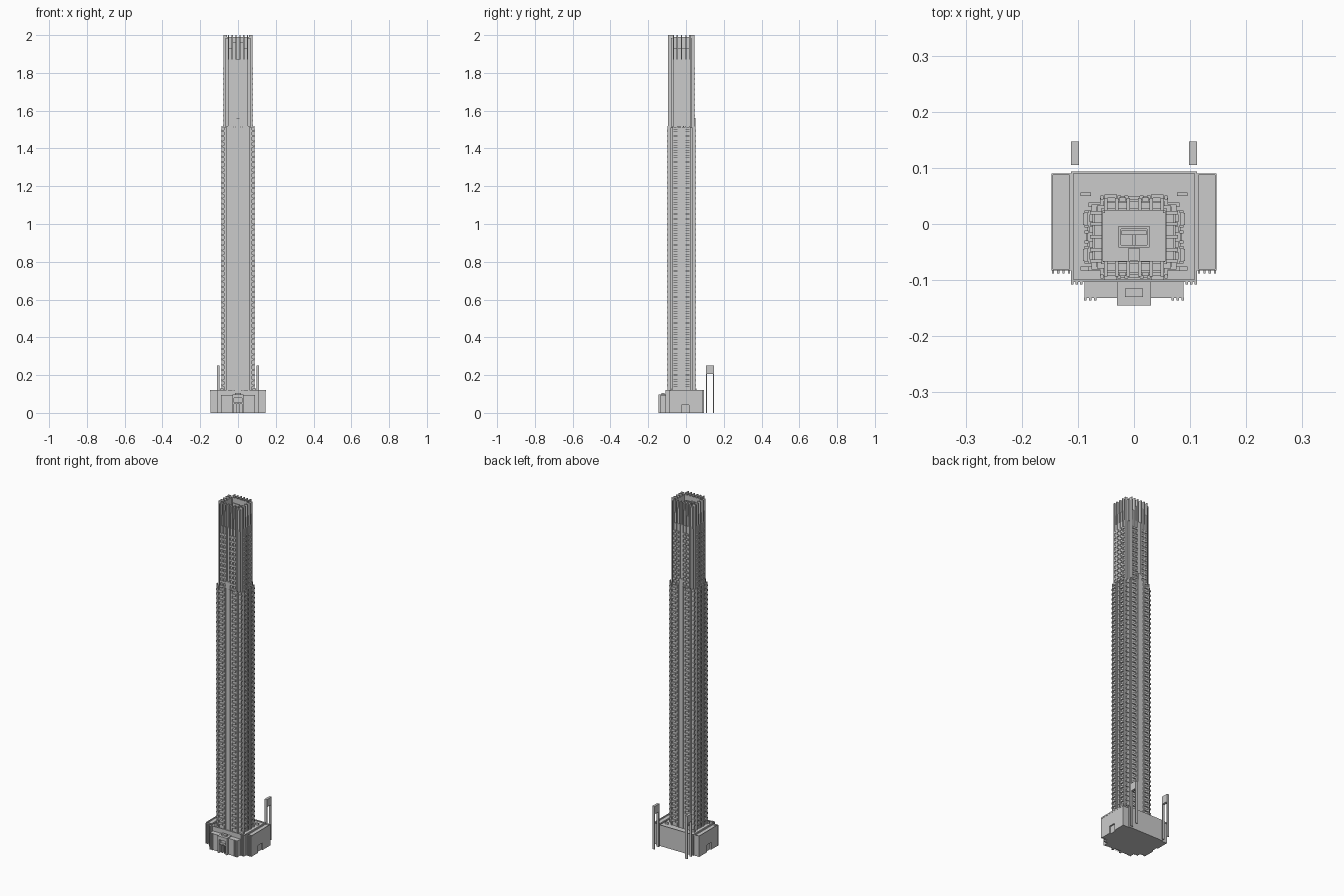
import bpy, bmesh


def box(bm, x0, x1, y0, y1, z0, z1, mirror=False):
    for s in ((1, -1) if mirror else (1,)):
        a, b = sorted((s * x0, s * x1))
        v = [bm.verts.new((x, y, z)) for z in (z0, z1)
             for x, y in ((a, y0), (b, y0), (b, y1), (a, y1))]
        for f in ((3, 2, 1, 0), (4, 5, 6, 7), (0, 1, 5, 4), (1, 2, 6, 5), (2, 3, 7, 6), (3, 0, 4, 7)):
            bm.faces.new([v[i] for i in f])


def prism(bm, half, z0, z1):
    """Extrude a left/right symmetric outline given by its right half."""
    pts = half + [(-x, y) for x, y in reversed(half)]
    lo = [bm.verts.new((x, y, z0)) for x, y in pts]
    hi = [bm.verts.new((x, y, z1)) for x, y in pts]
    bm.faces.new(lo[::-1])
    bm.faces.new(hi)
    n = len(pts)
    for i in range(n):
        j = (i + 1) % n
        bm.faces.new((lo[i], lo[j], hi[j], hi[i]))


def parapet(bm, x0, x1, y0, y1, z0, z1, t=0.004, mirror=False):
    box(bm, x0, x1, y0, y0 + t, z0, z1, mirror)
    box(bm, x0, x1, y1 - t, y1, z0, z1, mirror)
    box(bm, x0, x0 + t, y0 + t, y1 - t, z0, z1, mirror)
    box(bm, x1 - t, x1, y0 + t, y1 - t, z0, z1, mirror)


def finish(bm, name):
    me = bpy.data.meshes.new(name)
    bm.to_mesh(me)
    bm.free()
    ob = bpy.data.objects.new(name, me)
    bpy.context.collection.objects.link(ob)
    return ob


def steps(x, y0, y1, n):
    """Right half of a rectangle with double-stepped corners."""
    return [(x - 2 * n, y0), (x - 2 * n, y0 + n), (x - n * .7, y0 + n), (x - n * .7, y0 + 2 * n),
            (x, y0 + 2 * n), (x, y1 - 2 * n), (x - n * .7, y1 - 2 * n), (x - n * .7, y1 - n),
            (x - 2 * n, y1 - n), (x - 2 * n, y1)]


SHOULDER, TOP, FLOOR = 1.51, 2.0, 0.0275

# Stepped shaft, lower and upper
bm = bmesh.new()
prism(bm, steps(0.083, -0.092, 0.046, 0.011), 0.1, SHOULDER)
finish(bm, "lower_shaft")
bm = bmesh.new()
prism(bm, steps(0.074, -0.087, 0.041, 0.010), SHOULDER, 1.87)
finish(bm, "upper_shaft")

# Vertical piers on all four faces, lower part
bm = bmesh.new()
for x in (0.014, 0.026, 0.057):
    box(bm, x - 0.003, x + 0.003, -0.097, -0.09, 0.1, SHOULDER + 0.01, True)
    box(bm, x - 0.003, x + 0.003, 0.044, 0.051, 0.1, SHOULDER + 0.01, True)
for y in (-0.068, -0.042, -0.032, -0.014, -0.004, 0.022):
    box(bm, 0.081, 0.088, y - 0.0025, y + 0.0025, 0.1, SHOULDER + 0.01, True)
# Smooth central bays that run up the faces
box(bm, -0.011, 0.011, -0.0955, -0.09, 0.1, 1.56)
box(bm, -0.011, 0.011, 0.044, 0.0495, 0.1, 1.56)
finish(bm, "lower_piers")

# Balcony stacks, floor by floor
bm = bmesh.new()
z = 0.14
while z < 1.50:
    for y0, y1 in ((-0.0995, -0.09), (0.044, 0.053)):
        box(bm, 0.030, 0.053, y0, y1, z, z + 0.012, True)
    for y0, y1 in ((-0.0655, -0.0445), (-0.0015, 0.0195)):
        box(bm, 0.081, 0.091, y0, y1, z, z + 0.012, True)
    # Corner slabs in the stepped notches
    for y0, y1 in ((-0.084, -0.076), (0.03, 0.038)):
        box(bm, 0.06, 0.081, y0, y1, z, z + 0.010, True)
    # Spandrels between the middle piers
    box(bm, 0.017, 0.023, -0.095, -0.09, z, z + 0.009, True)
    box(bm, 0.017, 0.023, 0.044, 0.049, z, z + 0.009, True)
    box(bm, 0.081, 0.0855, -0.0295, -0.0165, z, z + 0.009, True)
    z += FLOOR
finish(bm, "lower_balconies")

bm = bmesh.new()
while z < 1.84:
    for x0, x1 in ((0.034, 0.047), (0.014, 0.027)):
        box(bm, x0, x1, -0.093, -0.085, z, z + 0.011, True)
        box(bm, x0, x1, 0.039, 0.047, z, z + 0.011, True)
    for y0, y1 in ((-0.063, -0.05), (-0.0415, -0.03), (-0.016, -0.0045), (0.004, 0.017)):
        box(bm, 0.072, 0.079, y0, y1, z, z + 0.011, True)
    z += FLOOR
finish(bm, "upper_balconies")

# Tall fins of the upper shaft, free-standing at the crown
bm = bmesh.new()
for x in (0.0105, 0.0305, 0.0505):
    box(bm, x - 0.003, x + 0.003, -0.094, -0.066, SHOULDER, TOP, True)
    box(bm, x - 0.003, x + 0.003, 0.024, 0.046, SHOULDER, TOP, True)
for y in (-0.066, -0.046, -0.023, 0.0, 0.020):
    box(bm, 0.057, 0.078, y - 0.003, y + 0.003, SHOULDER, TOP, True)
finish(bm, "crown_fins")

# Crown: stepped corner piers, recessed wall and bay floors
bm = bmesh.new()
for y0, y1 in ((-0.079, -0.066), (0.020, 0.033)):
    box(bm, 0.052, 0.066, y0, y1, 1.86, 1.985, True)
for i, x in enumerate((0.0205, 0.0405)):
    for y0, y1 in ((-0.084, -0.066), (0.024, 0.038)):
        box(bm, x - 0.0075, x + 0.0075, y0, y1, 1.86, 1.96 - 0.03 * i, True)
for y0, y1 in ((-0.063, -0.049), (-0.020, -0.003), (-0.043, -0.026), (0.003, 0.017)):
    box(bm, 0.057, 0.070, y0, y1, 1.86, 1.93, True)
parapet(bm, -0.059, 0.059, -0.071, 0.028, 1.86, 1.99)
finish(bm, "crown_wall")

# Roof deck and plant housing
bm = bmesh.new()
box(bm, -0.056, 0.056, -0.068, 0.025, 1.86, 1.945)
parapet(bm, -0.028, 0.028, -0.042, -0.004, 1.945, 1.975, 0.005)
box(bm, -0.022, 0.022, -0.02, -0.012, 1.945, 1.982)
box(bm, -0.003, 0.003, -0.037, -0.02, 1.945, 1.97)
box(bm, -0.011, 0.011, -0.066, -0.044, 1.945, 1.965)
finish(bm, "roof_plant")

# Podium hall
bm = bmesh.new()
box(bm, -0.112, 0.112, -0.103, 0.094, 0, 0.116)
parapet(bm, -0.112, 0.112, -0.103, 0.094, 0.116, 0.122)
for x in (0.094, 0.102, 0.110):
    box(bm, x - 0.002, x + 0.002, -0.108, -0.102, 0, 0.122, True)
finish(bm, "podium")

# Small vents on the podium roof
bm = bmesh.new()
box(bm, 0.077, 0.095, 0.050, 0.056, 0.116, 0.128, True)
box(bm, 0.077, 0.095, -0.083, -0.076, 0.116, 0.128, True)
finish(bm, "roof_vents")

# Side wings with a doorway in the outer wall and ribbed fronts
bm = bmesh.new()
box(bm, 0.112, 0.138, -0.082, 0.088, 0, 0.114, True)
box(bm, 0.138, 0.146, -0.082, -0.023, 0, 0.114, True)
box(bm, 0.138, 0.146, 0.017, 0.088, 0, 0.114, True)
box(bm, 0.138, 0.146, -0.023, 0.017, 0.042, 0.114, True)
parapet(bm, 0.112, 0.147, -0.083, 0.09, 0.114, 0.122, 0.003, True)
for x in (0.116, 0.1255, 0.135, 0.1445):
    box(bm, x - 0.002, x + 0.002, -0.088, -0.082, 0, 0.118, True)
finish(bm, "side_wings")

# Front block and entrance
bm = bmesh.new()
box(bm, 0.030, 0.088, -0.132, -0.103, 0, 0.094, True)
for x in (0.069, 0.078, 0.087):
    box(bm, x - 0.002, x + 0.002, -0.136, -0.131, 0, 0.096, True)
finish(bm, "front_block")
bm = bmesh.new()
box(bm, 0.020, 0.030, -0.145, -0.103, 0, 0.098, True)
box(bm, -0.020, 0.020, -0.145, -0.103, 0.078, 0.098)
box(bm, -0.020, 0.020, -0.126, -0.103, 0, 0.078)
box(bm, -0.020, 0.020, -0.140, -0.126, 0.048, 0.054)
box(bm, 0.006, 0.009, -0.138, -0.126, 0, 0.048, True)
box(bm, -0.016, 0.016, -0.130, -0.115, 0.098, 0.106)
finish(bm, "entrance")

# Two tall gate frames behind the podium
bm = bmesh.new()
box(bm, 0.098, 0.112, 0.105, 0.147, 0.205, 0.25, True)
for y0, y1 in ((0.105, 0.110), (0.142, 0.147)):
    box(bm, 0.098, 0.112, y0, y1, 0, 0.205, True)
finish(bm, "gate_frames")
